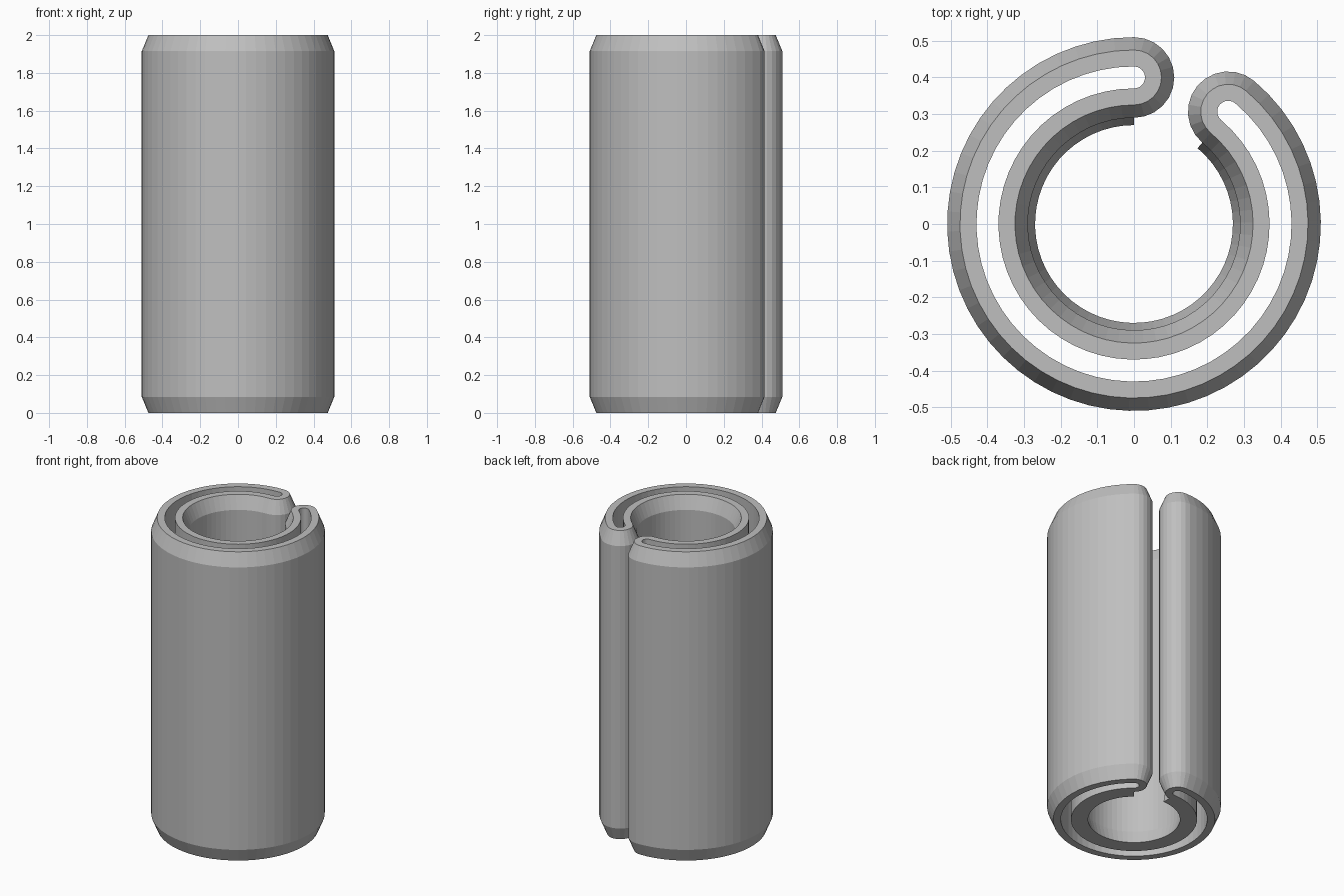
import bpy
import bmesh
from math import cos, sin, radians, pi

cube = bpy.data.objects.get("Cube")
if cube:
    bpy.data.objects.remove(cube, do_unlink=True)

HEIGHT, CHAMFER_H = 2.0, 0.085
MID = 0.40                                # radius of the slot's centre line
WALL, SLOT, BEVEL = 0.11, 0.03, 0.035     # offsets from that centre line
START, END = radians(90), radians(410)
ARC_STEPS, CAP_STEPS = 52, 12

steel = bpy.data.materials.new("grey_steel")
steel.use_nodes = True
color = (0.52, 0.52, 0.52, 1)
steel.diffuse_color = color
steel.node_tree.nodes["Principled BSDF"].inputs["Base Color"].default_value = color


def arc(center, radius, a, b, steps):
    return [(center[0] + radius * cos(a + (b - a) * i / steps),
             center[1] + radius * sin(a + (b - a) * i / steps))
            for i in range(steps + 1)]


def on_ring(a):
    return MID * cos(a), MID * sin(a)


def hairpin(offset, lip=None):
    """Closed C outline: outer arc, rounded end, inner arc, rounded end."""
    inner = MID - (offset if lip is None else lip)
    return (arc((0, 0), MID + offset, START, END, ARC_STEPS)
            + arc(on_ring(END), offset, END, END + pi, CAP_STEPS)
            + arc((0, 0), inner, END, START, ARC_STEPS)
            + arc(on_ring(START), offset, START + pi, START + 2 * pi, CAP_STEPS))


# Cross-section rings: slot wall, then up the chamfered outside
levels = [
    (hairpin(SLOT), 0),
    (hairpin(WALL - BEVEL, lip=0.13), 0),     # inner wall flares into a lip
    (hairpin(WALL), CHAMFER_H),
    (hairpin(WALL), HEIGHT - CHAMFER_H),
    (hairpin(WALL - BEVEL), HEIGHT),
    (hairpin(SLOT), HEIGHT),
]

bm = bmesh.new()
rings = [[bm.verts.new((x, y, z)) for x, y in outline] for outline, z in levels]
for low, high in zip(rings, rings[1:] + rings[:1]):
    for i in range(len(low)):
        j = (i + 1) % len(low)
        bm.faces.new((low[i], low[j], high[j], high[i]))
bmesh.ops.remove_doubles(bm, verts=bm.verts, dist=0.0001)
bmesh.ops.recalc_face_normals(bm, faces=bm.faces)

mesh = bpy.data.meshes.new("split_sleeve")
bm.to_mesh(mesh)
bm.free()
mesh.materials.append(steel)
sleeve = bpy.data.objects.new("split_sleeve", mesh)
bpy.context.collection.objects.link(sleeve)
